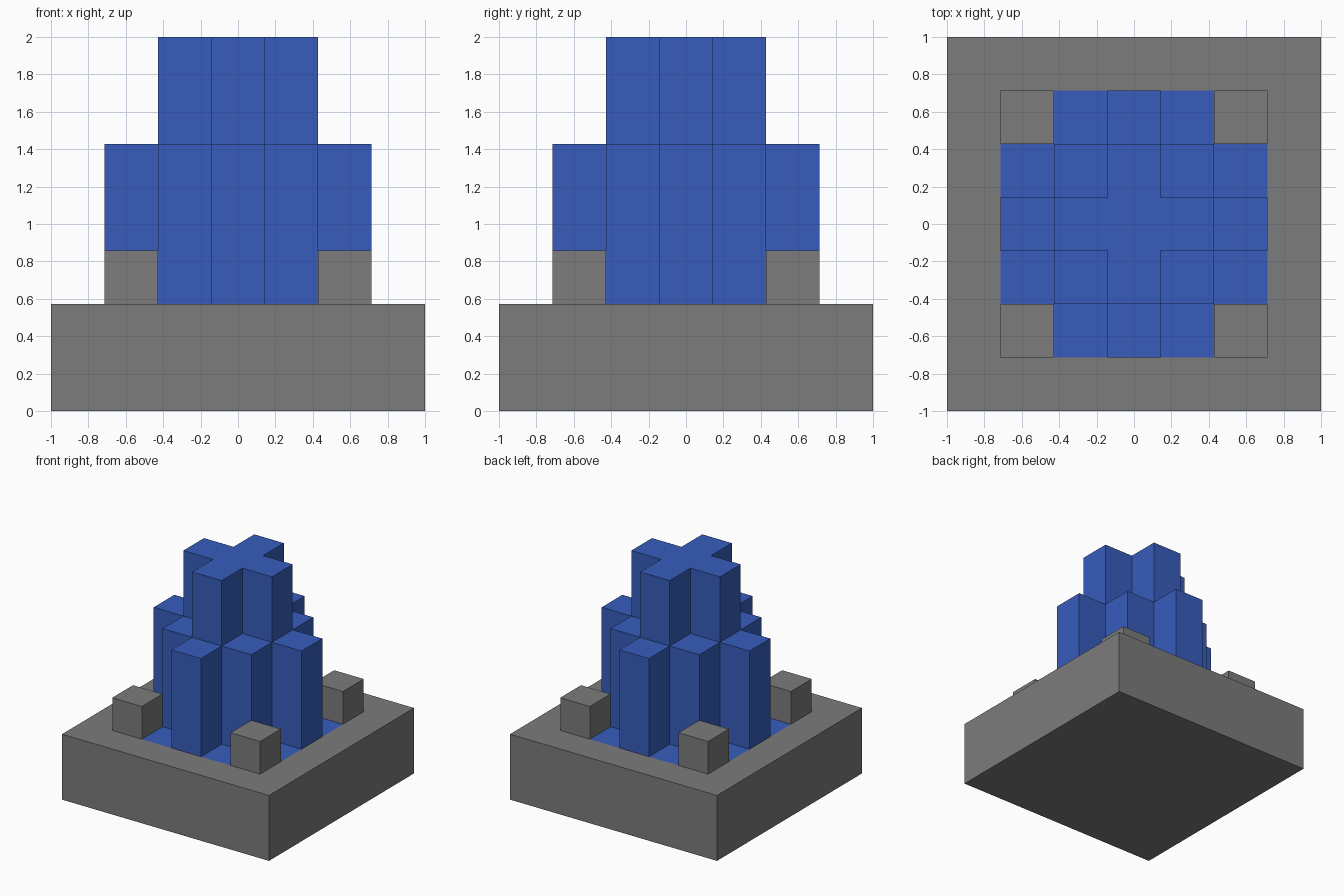
import bpy
import bmesh
from mathutils import Vector, Matrix

cube = bpy.data.objects.get("Cube")
if cube:
    bpy.data.objects.remove(cube, do_unlink=True)

U = 2 / 7  # every part sits on a seven-by-seven block grid


def material(name, rgb):
    mat = bpy.data.materials.new(name)
    mat.use_nodes = True
    color = (*rgb, 1)
    mat.diffuse_color = color
    mat.node_tree.nodes["Principled BSDF"].inputs["Base Color"].default_value = color
    return mat


stone = material("stone_grey", (0.2, 0.2, 0.2))
water = material("water_blue", (0.038, 0.107, 0.5))


def finish(name, bm, mats):
    mesh = bpy.data.meshes.new(name)
    bm.to_mesh(mesh)
    bm.free()
    for mat in mats:
        mesh.materials.append(mat)
    obj = bpy.data.objects.new(name, mesh)
    bpy.context.collection.objects.link(obj)
    return obj


def box(bm, center, size):
    matrix = Matrix.Translation(center) @ Matrix.Diagonal((*size, 1))
    bmesh.ops.create_cube(bm, size=1, matrix=matrix)


def stepped_tier(name, reach, bottom, top):
    """Extrude the grid cells lying within a step count of the centre."""
    bm = bmesh.new()
    bmesh.ops.create_grid(bm, x_segments=7, y_segments=7, size=1,
                          matrix=Matrix.Translation((0, 0, bottom * U)))
    outside = []
    for face in bm.faces:
        c = face.calc_center_median()
        if abs(round(c.x / U)) + abs(round(c.y / U)) > reach:
            outside.append(face)
    bmesh.ops.delete(bm, geom=outside, context='FACES')
    result = bmesh.ops.extrude_face_region(bm, geom=bm.faces[:])
    verts = [g for g in result["geom"] if isinstance(g, bmesh.types.BMVert)]
    bmesh.ops.translate(bm, verts=verts, vec=Vector((0, 0, (top - bottom) * U)))
    bmesh.ops.recalc_face_normals(bm, faces=bm.faces[:])
    return finish(name, bm, [water])


# Stone basin with a flush pool face inset in its top
bm = bmesh.new()
box(bm, (0, 0, U), (2, 2, 2 * U))
pool = max(bm.faces, key=lambda f: f.calc_center_median().z)
bmesh.ops.inset_region(bm, faces=[pool], thickness=U, use_even_offset=True)
pool.material_index = 1
finish("basin", bm, [stone, water])

# Corner posts
for side_x, x in (("right", -2), ("left", 2)):
    for side_y, y in (("front", -2), ("back", 2)):
        bm = bmesh.new()
        box(bm, (x * U, y * U, 2.5 * U), (U, U, U))
        finish(f"corner_post_{side_y}_{side_x}", bm, [stone])

# Water column in two stepped tiers
stepped_tier("lower_water_tier", 2, 2, 5)
stepped_tier("upper_water_tier", 1, 5, 7)
